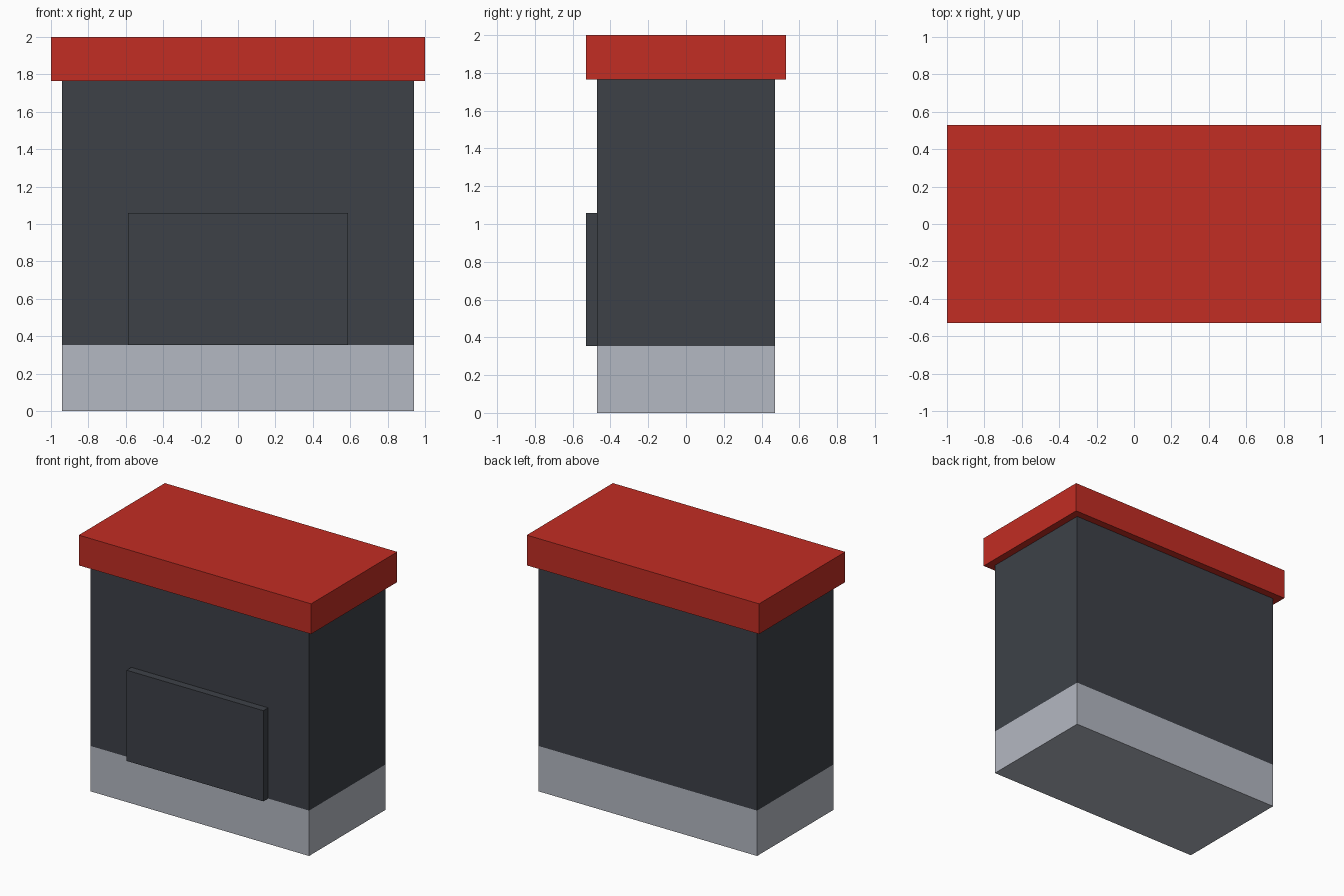
import bpy

if "Cube" in bpy.data.objects:
    bpy.data.objects.remove(bpy.data.objects["Cube"])

U = 1 / 17  # the model sits on a regular grid, 34 units wide


def material(name, color):
    m = bpy.data.materials.new(name)
    m.diffuse_color = (*color, 1)
    m.use_nodes = True
    m.node_tree.nodes["Principled BSDF"].inputs["Base Color"].default_value = m.diffuse_color
    return m


def box(name, low, high, mat):
    """Axis-aligned box between two corners given in grid units."""
    centre = [(a + b) / 2 * U for a, b in zip(low, high)]
    size = [(b - a) * U for a, b in zip(low, high)]
    bpy.ops.mesh.primitive_cube_add(size=1, location=centre)
    ob = bpy.context.object
    ob.name = name
    ob.scale = size
    bpy.ops.object.transform_apply(location=False, rotation=False, scale=True)
    ob.data.materials.append(mat)
    return ob


red = material("red", (0.54, 0.026, 0.017))
dark = material("dark grey", (0.047, 0.053, 0.064))
light = material("light grey", (0.456, 0.479, 0.539))

# Plinth, main body, overhanging lid and raised front panel
box("base", (-16, -8, 0), (16, 8, 6), light)
box("body", (-16, -8, 6), (16, 8, 30), dark)
box("lid", (-17, -9, 30), (17, 9, 34), red)
box("front_panel", (-10, -9, 6), (10, -8, 18), dark)
